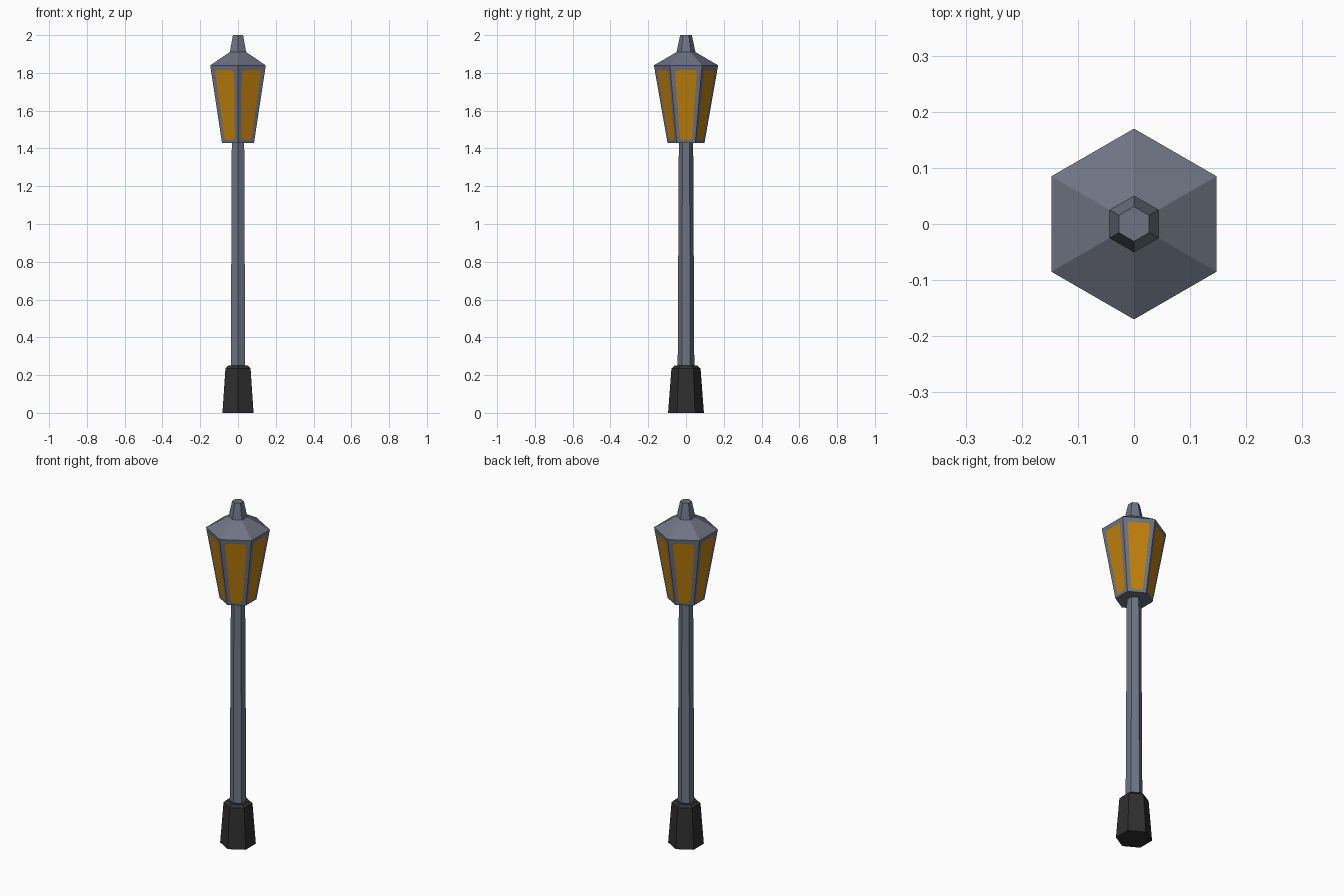
import bpy, bmesh, math
from mathutils import Vector

if "Cube" in bpy.data.objects:
    bpy.data.objects.remove(bpy.data.objects["Cube"])


def material(name, rgb):
    m = bpy.data.materials.new(name)
    m.diffuse_color = (*rgb, 1)
    m.use_nodes = True
    m.node_tree.nodes["Principled BSDF"].inputs["Base Color"].default_value = m.diffuse_color
    return m


STEEL = material("blue grey metal", (0.155, 0.175, 0.225))
AMBER = material("amber glass", (0.53, 0.22, 0.004))
BLACK = material("black iron", (0.028, 0.028, 0.028))


def ring(bm, r, z):
    # hexagon with corners pointing to front and back
    return [bm.verts.new((r * math.cos(math.pi / 2 + k * math.pi / 3),
                          r * math.sin(math.pi / 2 + k * math.pi / 3), z)) for k in range(6)]


def finish(bm, name, mats):
    bmesh.ops.recalc_face_normals(bm, faces=bm.faces)
    me = bpy.data.meshes.new(name)
    bm.to_mesh(me)
    bm.free()
    for m in mats:
        me.materials.append(m)
    ob = bpy.data.objects.new(name, me)
    bpy.context.collection.objects.link(ob)


def hex_stack(name, profile, mat):
    bm = bmesh.new()
    rings = [ring(bm, r, z) for r, z in profile]
    for lo, hi in zip(rings, rings[1:]):
        for k in range(6):
            j = (k + 1) % 6
            bm.faces.new((lo[k], lo[j], hi[j], hi[k]))
    bm.faces.new(rings[0][::-1])
    bm.faces.new(rings[-1])
    finish(bm, name, [mat])


# Foot and post
hex_stack("base", [(0.095, 0), (0.077, 0.235), (0.06, 0.25)], BLACK)
hex_stack("post", [(0.044, 0.245), (0.038, 1.435)], STEEL)

# Lantern: tapered sides with rounded glass panes cut in, roof and cap
bm = bmesh.new()
low, eave = ring(bm, 0.098, 1.43), ring(bm, 0.17, 1.84)
neck, tip = ring(bm, 0.05, 1.91), ring(bm, 0.031, 2.0)
# per corner of the pane (half width, height), counter-clockwise
PANE = [[(-0.033, 1.47), (-0.030, 1.453), (-0.021, 1.445)],
        [(0.021, 1.445), (0.030, 1.453), (0.033, 1.47)],
        [(0.057, 1.79), (0.055, 1.808), (0.046, 1.815)],
        [(-0.046, 1.815), (-0.055, 1.808), (-0.057, 1.79)]]
for k in range(6):
    j = (k + 1) % 6
    corners = [low[k], low[j], eave[j], eave[k]]
    along = (low[j].co - low[k].co).normalized()
    bottom = (low[k].co + low[j].co) / 2
    top = (eave[k].co + eave[j].co) / 2
    groups = [[bm.verts.new(bottom.lerp(top, (z - 1.43) / 0.41) + along * u) for u, z in g]
              for g in PANE]
    for i in range(4):
        g, n = groups[i], groups[(i + 1) % 4]
        bm.faces.new((corners[i], g[1], g[0]))
        bm.faces.new((corners[i], g[2], g[1]))
        bm.faces.new((corners[i], corners[(i + 1) % 4], n[0], g[2]))
    bm.faces.new([v for g in groups for v in g]).material_index = 1
    bm.faces.new((eave[k], eave[j], neck[j], neck[k]))
    bm.faces.new((neck[k], neck[j], tip[j], tip[k]))
bm.faces.new(low[::-1])
bm.faces.new(tip)
finish(bm, "lantern", [STEEL, AMBER])
